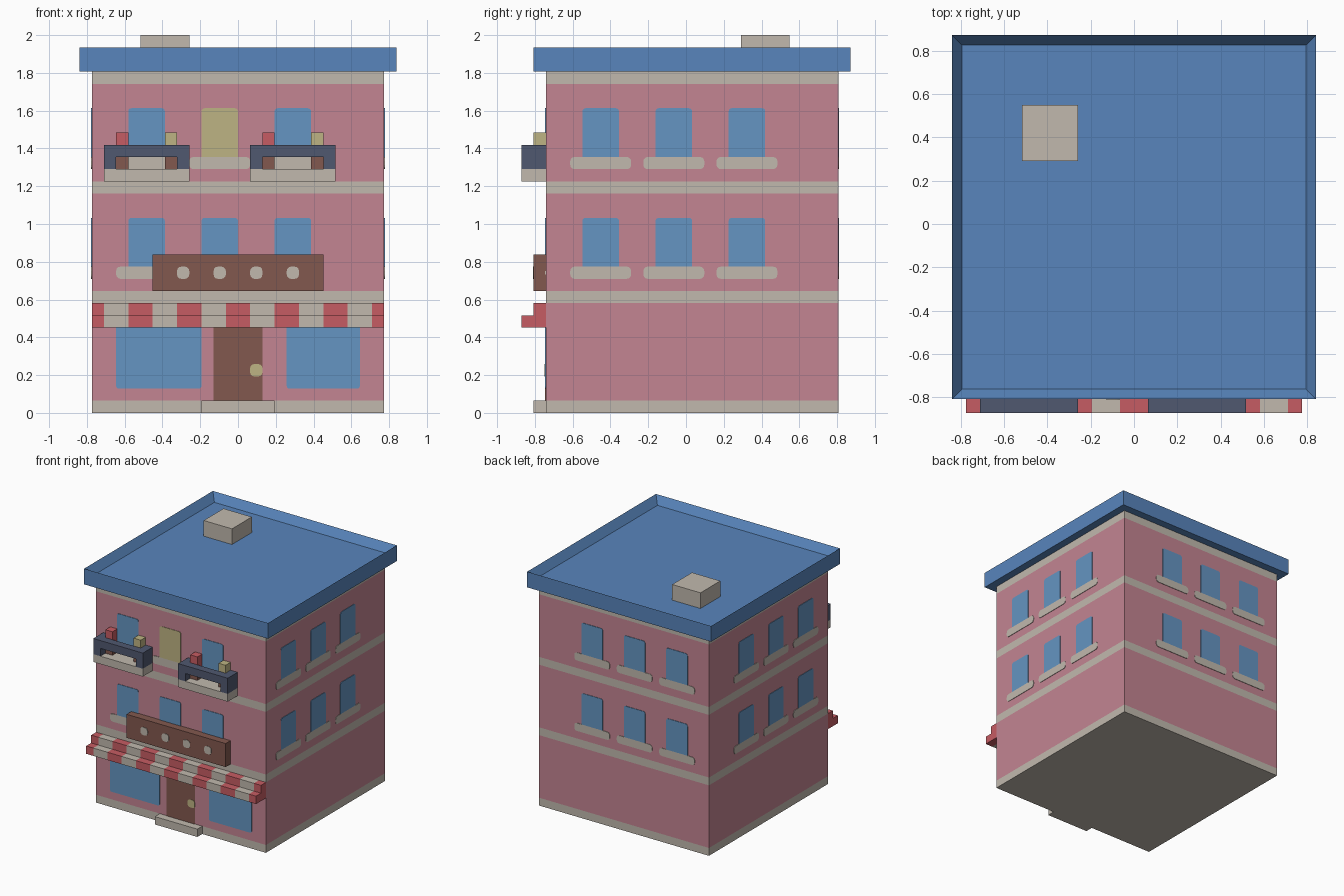
import bpy, bmesh, math
from mathutils import Vector

if "Cube" in bpy.data.objects:
    bpy.data.objects.remove(bpy.data.objects["Cube"])

U = 2 / 31                     # one block; all sizes below are in blocks
FRONT, BACK, SIDE = -11.5, 12.5, 12
MID = (FRONT + BACK) / 2


def linear(c):
    c /= 255
    return c / 12.92 if c <= 0.04045 else ((c + 0.055) / 1.055) ** 2.4


def material(name, *rgb):
    m = bpy.data.materials.new(name)
    m.use_nodes = True
    col = [linear(c) for c in rgb] + [1]
    m.diffuse_color = col
    m.node_tree.nodes["Principled BSDF"].inputs["Base Color"].default_value = col
    return m


PINK = material("pink wall", 195, 133, 146)
STONE = material("pale stone", 193, 185, 174)
GLASS = material("window blue", 101, 149, 194)
ROOF = material("roof blue", 88, 133, 188)
RED = material("red", 198, 92, 99)
KHAKI = material("khaki", 190, 180, 131)
BROWN = material("brown", 130, 88, 78)
NAVY = material("navy", 80, 88, 112)


def finish(name, bm, *mats):
    bmesh.ops.recalc_face_normals(bm, faces=bm.faces)
    bmesh.ops.scale(bm, vec=(U, U, U), verts=bm.verts)
    mesh = bpy.data.meshes.new(name)
    bm.to_mesh(mesh)
    bm.free()
    for m in mats:
        mesh.materials.append(m)
    ob = bpy.data.objects.new(name, mesh)
    bpy.context.collection.objects.link(ob)
    return ob


def box_bm(x, y, z):
    bm = bmesh.new()
    bmesh.ops.create_cube(bm, size=1)
    for v in bm.verts:
        v.co = Vector([r[0] if c < 0 else r[1] for c, r in zip(v.co, (x, y, z))])
    return bm


def box(name, x, y, z, mat):
    return finish(name, box_bm(x, y, z), mat)


# Each wall maps (along, height, outward) to a point
WALLS = {
    "front": lambda a, z, d: (a, FRONT - d, z),
    "back": lambda a, z, d: (a, BACK + d, z),
    "left": lambda a, z, d: (SIDE + d, a + MID, z),
    "right": lambda a, z, d: (-SIDE - d, a + MID, z),
}


def plate(name, wall, a, z, mat, top=0.0, bottom=0.0, base=0.0, thick=0.06):
    """Thin panel with rounded corners on a wall."""
    outline = []
    corners = ((a[1], z[1], -1, -1, top), (a[0], z[1], 1, -1, top),
               (a[0], z[0], 1, 1, bottom), (a[1], z[0], -1, 1, bottom))
    for i, (ca, cz, sa, sz, r) in enumerate(corners):
        for k in range(4 if r else 1):
            t = math.radians(90 * i + 30 * k)
            outline.append((ca + r * (sa + math.cos(t)) if r else ca,
                            cz + r * (sz + math.sin(t)) if r else cz))
    bm = bmesh.new()
    place = WALLS[wall]
    inner, outer = [[bm.verts.new(place(p, q, base + d)) for p, q in outline]
                    for d in (0, thick)]
    bm.faces.new(inner)
    bm.faces.new(outer)
    for i in range(len(outline)):
        bm.faces.new((inner[i - 1], inner[i], outer[i], outer[i - 1]))
    return finish(name, bm, mat)


# Main body, sliced into floors and stone bands
bm = box_bm((-SIDE, SIDE), (FRONT, BACK), (0, 28))
BANDS = (0, 9, 18, 27)
for h in sorted({h for b in BANDS for h in (b, b + 1)} - {0, 28}):
    bmesh.ops.bisect_plane(bm, geom=bm.verts[:] + bm.edges[:] + bm.faces[:],
                           plane_co=(0, 0, h), plane_no=(0, 0, 1))
for f in bm.faces:
    z = f.calc_center_median().z
    f.material_index = int(any(b <= z <= b + 1 for b in BANDS))
finish("building_body", bm, PINK, STONE)

# Roof slab with a raised rim
bm = box_bm((-13, 13), (FRONT - 1, BACK + 1), (28, 30))
top = [f for f in bm.faces if f.calc_center_median().z > 29.5]
bmesh.ops.inset_region(bm, faces=top, thickness=1)
bmesh.ops.translate(bm, verts=top[0].verts, vec=(0, 0, -1))
finish("roof", bm, ROOF)
box("chimney", (-8, -4), (4.5, 8.5), (29, 31), STONE)

# Windows and sills on the two upper floors
for wall in WALLS:
    for floor in (11, 20):
        for i, a in enumerate((-9, -3, 3)):
            label = f"{wall}_{'lower' if floor == 11 else 'upper'}_{i + 1}"
            balcony_door = wall == "front" and floor == 20 and i == 1
            plate(label + ("_door" if balcony_door else "_window"), wall,
                  (a, a + 3), (floor + 1, floor + 5),
                  KHAKI if balcony_door else GLASS, top=0.25)
            plate(label + "_sill", wall, (a - 1, a + 4), (floor, floor + 1),
                  STONE, top=0.35, bottom=0.35)

# Shop front
plate("shop_window_right", "front", (-10, -3), (2, 7.5), GLASS, top=0.2, bottom=0.2)
plate("shop_window_left", "front", (4, 10), (2, 7.5), GLASS, top=0.2, bottom=0.2)
plate("shop_door", "front", (-2, 2), (1, 7), BROWN)
plate("door_knob", "front", (1, 2), (3, 4), KHAKI, top=0.3, bottom=0.3, thick=0.1)
box("doorstep", (-3, 3), (FRONT - 1, FRONT), (0, 1), STONE)

# Striped stepped awning
edges = [-12] + list(range(-11, 12, 2)) + [12]
for i, x in enumerate(zip(edges, edges[1:])):
    bm = bmesh.new()
    profile = ((0, 7), (2, 7), (2, 8), (1, 8), (1, 9), (0, 9))
    face = bm.faces.new([bm.verts.new((x[0], FRONT - d, z)) for d, z in profile])
    ext = bmesh.ops.extrude_face_region(bm, geom=[face], use_keep_orig=True)
    moved = [v for v in ext["geom"] if isinstance(v, bmesh.types.BMVert)]
    bmesh.ops.translate(bm, verts=moved, vec=(x[1] - x[0], 0, 0))
    finish(f"awning_stripe_{i + 1}", bm, STONE if i % 2 else RED)

# Sign board with four round lamps
box("sign_board", (-7, 7), (FRONT - 1, FRONT), (10, 13), BROWN)
for i, a in enumerate((-5, -2, 1, 4)):
    plate(f"sign_dot_{i + 1}", "front", (a, a + 1), (11, 12), STONE,
          top=0.35, bottom=0.35, base=1)

# Balconies with railings and potted plants
for side, x in (("right", -11), ("left", 1)):
    name = side + "_balcony"
    deep, rail = (FRONT - 2, FRONT), (FRONT - 2, FRONT - 1)
    box(name + "_floor", (x, x + 7), deep, (19, 20), STONE)
    box(name + "_rail", (x + 1, x + 6), rail, (21, 22), NAVY)
    for end, px in (("a", x), ("b", x + 6)):
        box(f"{name}_side_{end}", (px, px + 1), deep, (20, 22), NAVY)
    for plant, px, mat in (("red", x + 1, RED), ("khaki", x + 5, KHAKI)):
        back = (FRONT - 1, FRONT)
        box(f"{name}_{plant}_pot", (px, px + 1), back, (20, 21), BROWN)
        box(f"{name}_{plant}_flower", (px, px + 1), back, (21, 23), mat)
